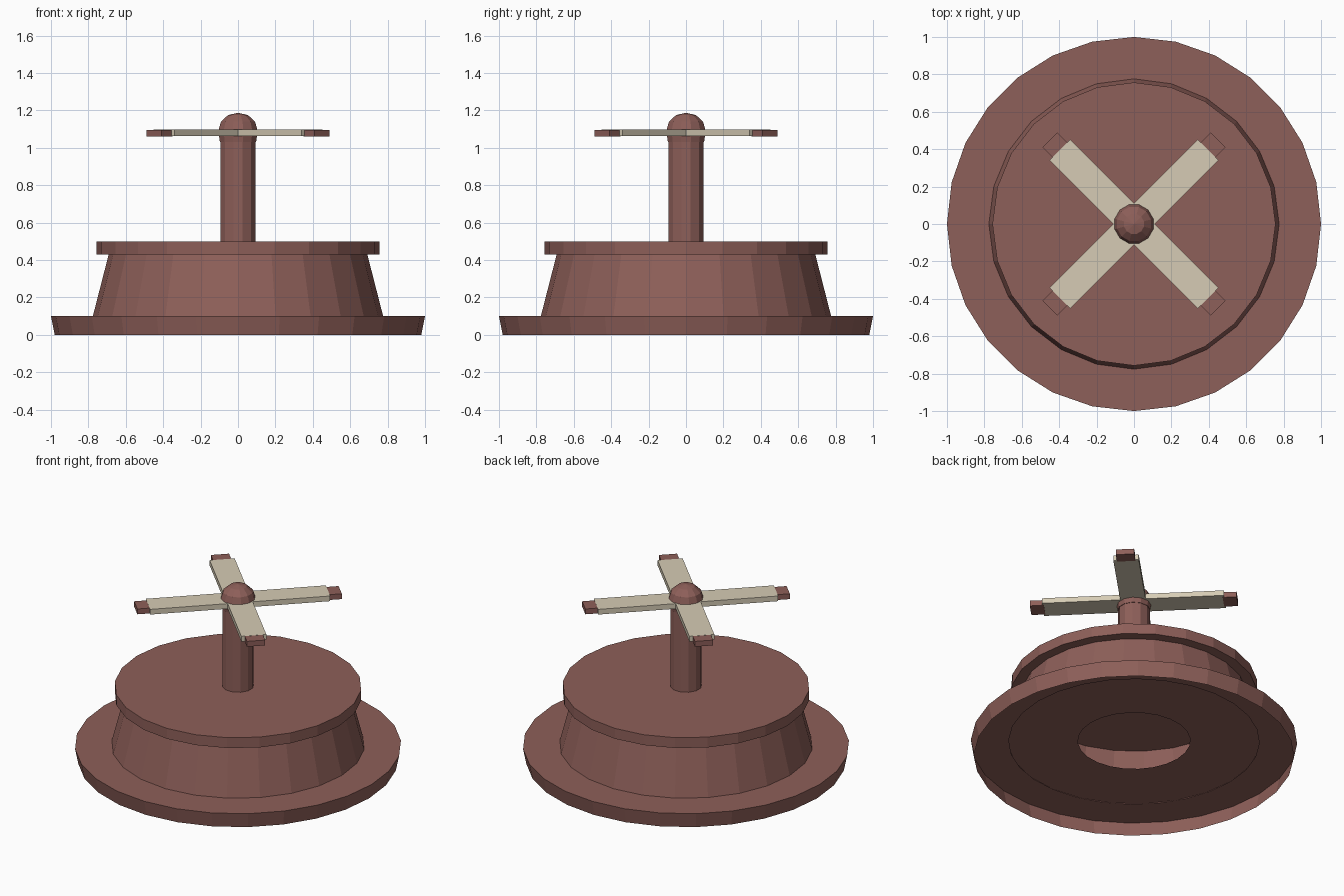
import bpy
import bmesh
from math import cos, sin, pi, radians
from mathutils import Matrix

cube = bpy.data.objects.get("Cube")
if cube:
    bpy.data.objects.remove(cube)


def material(name, color):
    mat = bpy.data.materials.new(name)
    mat.use_nodes = True
    mat.diffuse_color = (*color, 1)
    mat.node_tree.nodes["Principled BSDF"].inputs["Base Color"].default_value = (*color, 1)
    return mat


rust = material("rust brown", (0.27, 0.115, 0.1))
cream = material("pale cream", (0.67, 0.6, 0.46))


def finish(name, bm, mat):
    mesh = bpy.data.meshes.new(name)
    bm.to_mesh(mesh)
    bm.free()
    mesh.materials.append(mat)
    obj = bpy.data.objects.new(name, mesh)
    bpy.context.collection.objects.link(obj)
    return obj


def lathe(name, profile, sides, mat, phase=0.0):
    """Spin (radius, height) points around z; a zero radius closes to a tip."""
    bm = bmesh.new()
    rings = []
    for r, z in profile:
        count = sides if r > 0 else 1
        angles = [phase + 2 * pi * i / sides for i in range(count)]
        rings.append([bm.verts.new((r * cos(a), r * sin(a), z)) for a in angles])
    for low, high in zip(rings, rings[1:]):
        for i in range(sides):
            j = (i + 1) % sides
            corners = [low[i % len(low)], low[j % len(low)],
                       high[j % len(high)], high[i % len(high)]]
            bm.faces.new(list(dict.fromkeys(corners)))
    return finish(name, bm, mat)


def bar(name, start, end, width, low, high, angle, mat):
    """Box lying along a horizontal direction."""
    bm = bmesh.new()
    bmesh.ops.create_cube(bm, size=1)
    bmesh.ops.scale(bm, vec=(end - start, width, high - low), verts=bm.verts)
    bmesh.ops.translate(bm, vec=((start + end) / 2, 0, (low + high) / 2), verts=bm.verts)
    bmesh.ops.rotate(bm, matrix=Matrix.Rotation(angle, 3, "Z"), verts=bm.verts)
    return finish(name, bm, mat)


# Flared foot rim, open underneath
lathe("base_flange", [(0.98, 0), (1.0, 0.1), (0.768, 0.1)], 28, rust)

# Hollow tapered body with a round opening in its floor
lathe("tapered_body", [(0.345, 0.106), (0.774, 0.106), (0.776, 0.1), (0.69, 0.435)], 24, rust)

# Overhanging lid
lathe("lid", [(0, 0.43), (0.757, 0.43), (0.757, 0.5), (0, 0.5)], 24, rust)

# Central post and domed hub
half_step = pi / 12
lathe("post", [(0.097, 0.5), (0.097, 1.06)], 12, rust, half_step)
lathe("hub", [(0, 1.03), (0.1, 1.03), (0.109, 1.09), (0.094, 1.14),
              (0.055, 1.175), (0, 1.187)], 12, rust, half_step)

# Crossed arms with narrower tips
for i in range(2):
    bar(f"cross_arm_{i + 1}", -0.56, 0.56, 0.156, 1.062, 1.097, radians(45 + 90 * i), cream)
for i in range(4):
    bar(f"arm_tip_{i + 1}", 0.55, 0.636, 0.113, 1.06, 1.096, radians(45 + 90 * i), rust)
